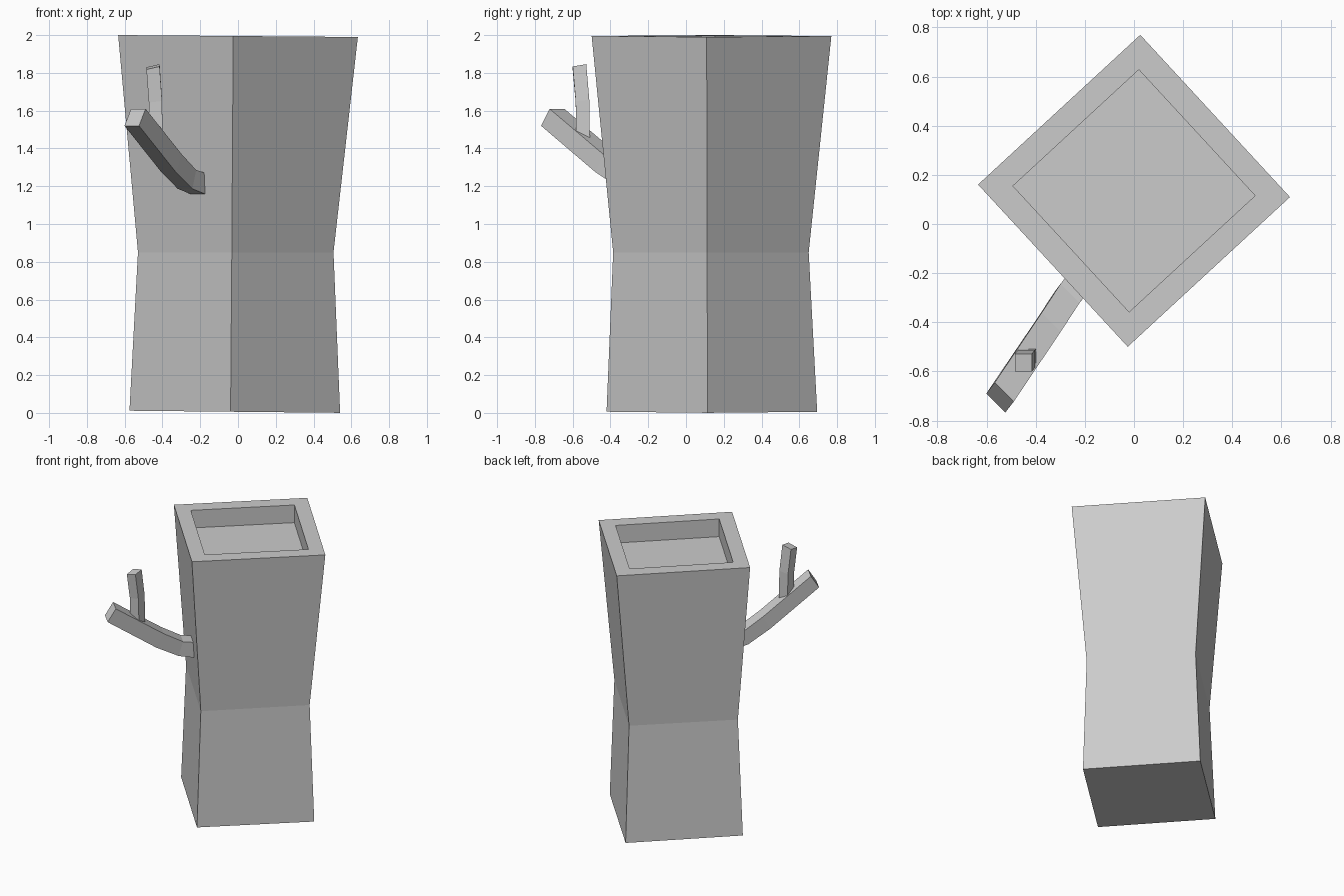
import bpy, bmesh, math
from mathutils import Vector

if "Cube" in bpy.data.objects:
    bpy.data.objects.remove(bpy.data.objects["Cube"])


def loft(name, rings):
    """Skin a list of four-cornered rings and cap both ends."""
    bm = bmesh.new()
    loops = [[bm.verts.new(p) for p in ring] for ring in rings]
    for a, b in zip(loops, loops[1:]):
        for i in range(4):
            j = (i + 1) % 4
            bm.faces.new((a[i], a[j], b[j], b[i]))
    bm.faces.new(loops[0][::-1])
    bm.faces.new(loops[-1])
    bmesh.ops.recalc_face_normals(bm, faces=bm.faces)
    mesh = bpy.data.meshes.new(name)
    bm.to_mesh(mesh)
    bm.free()
    obj = bpy.data.objects.new(name, mesh)
    bpy.context.collection.objects.link(obj)
    return obj


def diamond(cx, cy, z, r, tilt=0.0):
    """Square ring with its corners on the axes, turned slightly."""
    pts = []
    for k in range(4):
        t = math.radians(-2.3 + 90 * k)
        dx, dy = r * math.cos(t), r * math.sin(t)
        pts.append((cx + dx, cy + dy, z + tilt * dx))
    return pts


def section(c, a, h):
    """Cross-section from a centre and two half axes."""
    c, a, h = Vector(c), Vector(a), Vector(h)
    return [c - a - h, c + a - h, c + a + h, c - a + h]


# Hollow-topped trunk: base, waist, rim, then recess
loft("trunk", [
    diamond(-0.017, 0.137, 0.006, 0.558, -0.01),
    diamond(-0.012, 0.132, 0.85, 0.518),
    diamond(0.0, 0.135, 1.995, 0.635, -0.008),
    diamond(0.0, 0.135, 1.995, 0.493, -0.008),
    diamond(0.0, 0.135, 1.865, 0.493, -0.008),
])

# Bent branch growing out of the front left face
side = (0.0385, -0.039, 0)
loft("branch", [
    section((-0.20, -0.205, 1.21), side, (-0.002, -0.002, 0.057)),
    section((-0.27, -0.295, 1.236), side, (0.010, 0.013, 0.050)),
    section((-0.352, -0.42, 1.322), side, (0.015, 0.020, 0.048)),
    section((-0.545, -0.706, 1.565), side, (0.0175, 0.0225, 0.045)),
])

# Small upright twig on the branch
loft("twig", [
    section(c, (0.035, 0, 0.004 * i), (0, 0.036, 0.003 * i))
    for i, c in enumerate([(-0.434, -0.545, 1.43),
                           (-0.437, -0.548, 1.65),
                           (-0.450, -0.564, 1.832)])
])
